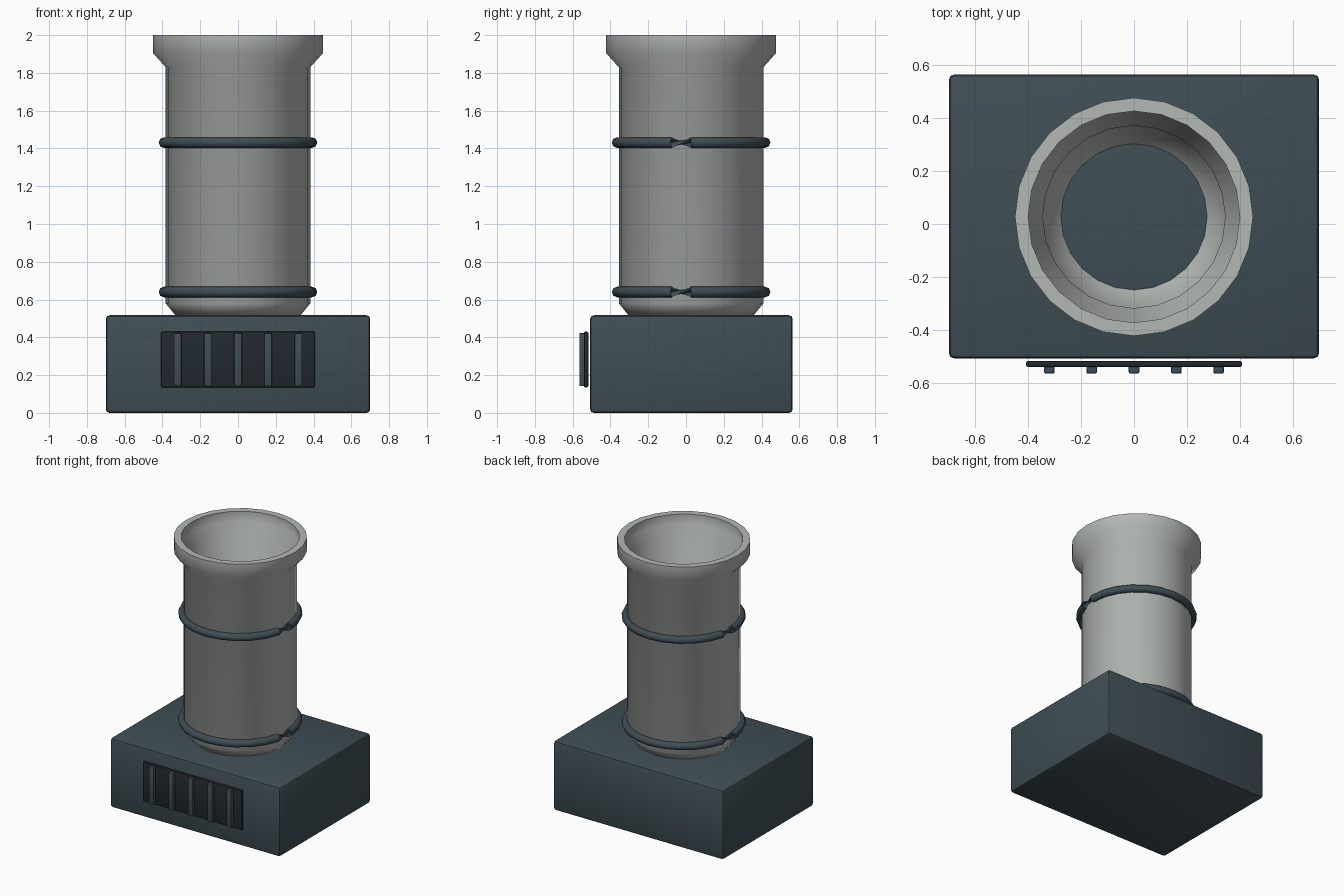
import bpy, bmesh
from math import sin, cos, pi, radians

if "Cube" in bpy.data.objects:
    bpy.data.objects.remove(bpy.data.objects["Cube"])

CY = 0.027   # depth position of the pipe axis
N = 24       # sides of all round parts


def material(name, rgb):
    m = bpy.data.materials.new(name)
    m.diffuse_color = (*rgb, 1)
    m.use_nodes = True
    m.node_tree.nodes["Principled BSDF"].inputs["Base Color"].default_value = m.diffuse_color
    return m


SLATE = material("slate", (0.05, 0.075, 0.09))
DARK = material("dark", (0.016, 0.021, 0.028))
GREY = material("warm_grey", (0.45, 0.48, 0.46))


def finish(name, bm, mat, angle=35):
    bmesh.ops.recalc_face_normals(bm, faces=bm.faces)
    me = bpy.data.meshes.new(name)
    bm.to_mesh(me)
    bm.free()
    me.materials.append(mat)
    ob = bpy.data.objects.new(name, me)
    bpy.context.collection.objects.link(ob)
    bpy.ops.object.select_all(action='DESELECT')
    ob.select_set(True)
    bpy.context.view_layer.objects.active = ob
    bpy.ops.object.shade_smooth_by_angle(angle=radians(angle))
    return ob


def box(name, lo, hi, bevel, mat, segments=2):
    bm = bmesh.new()
    bmesh.ops.create_cube(bm, size=1)
    for v in bm.verts:
        v.co = [(a + b) / 2 + c * (b - a) for a, b, c in zip(lo, hi, v.co)]
    bmesh.ops.bevel(bm, geom=bm.edges[:], offset=bevel, segments=segments,
                    profile=0.5, affect='EDGES')
    return finish(name, bm, mat)


def loft(name, sections, mat, angle):
    """Join closed cross-sections around the pipe axis into a closed loop."""
    bm = bmesh.new()
    rings = [[bm.verts.new(p) for p in s] for s in sections]
    k = len(rings[0])
    for i in range(len(rings)):
        a, b = rings[i], rings[(i + 1) % len(rings)]
        for j in range(k):
            n = (j + 1) % k
            bm.faces.new((a[j], b[j], b[n], a[n]))
    return finish(name, bm, mat, angle)


def around(t, r, z):
    return (r * cos(t), CY + r * sin(t), z)


# Base block
box("base", (-0.70, -0.508, 0), (0.70, 0.565, 0.517), 0.02, SLATE)

# Front vent panel and its slats
box("vent_panel", (-0.408, -0.541, 0.135), (0.408, -0.517, 0.43), 0.008, DARK)
for i in range(5):
    x = (i - 2) * 0.16
    box(f"vent_slat_{i + 1}", (x - 0.02, -0.565, 0.142), (x + 0.02, -0.536, 0.423),
        0.005, SLATE)

# Hollow pipe with flared lip: outer wall upward, inner wall downward
profile = [(0.33, 0.515), (0.383, 0.58), (0.383, 1.83), (0.45, 1.905), (0.45, 2.0),
           (0.40, 2.0), (0.40, 1.925), (0.345, 1.85), (0.345, 0.6), (0.275, 0.515)]
angles = [2 * pi * i / N for i in range(N)]
loft("pipe", [[around(t, r, z) for r, z in profile] for t in angles], GREY, 60)

# Clamp rings, half a turn of the section reversed so each pinches at two places
for name, z in (("lower_ring", 0.64), ("upper_ring", 1.431)):
    sections = []
    for i, t in enumerate(angles):
        flip = 1 if i < N // 2 else -1
        sections.append([around(t, 0.392 + flip * 0.028 * cos(a), z + flip * 0.028 * sin(a))
                         for a in (2 * pi * j / 8 for j in range(8))])
    loft(name, sections, SLATE, 60)
